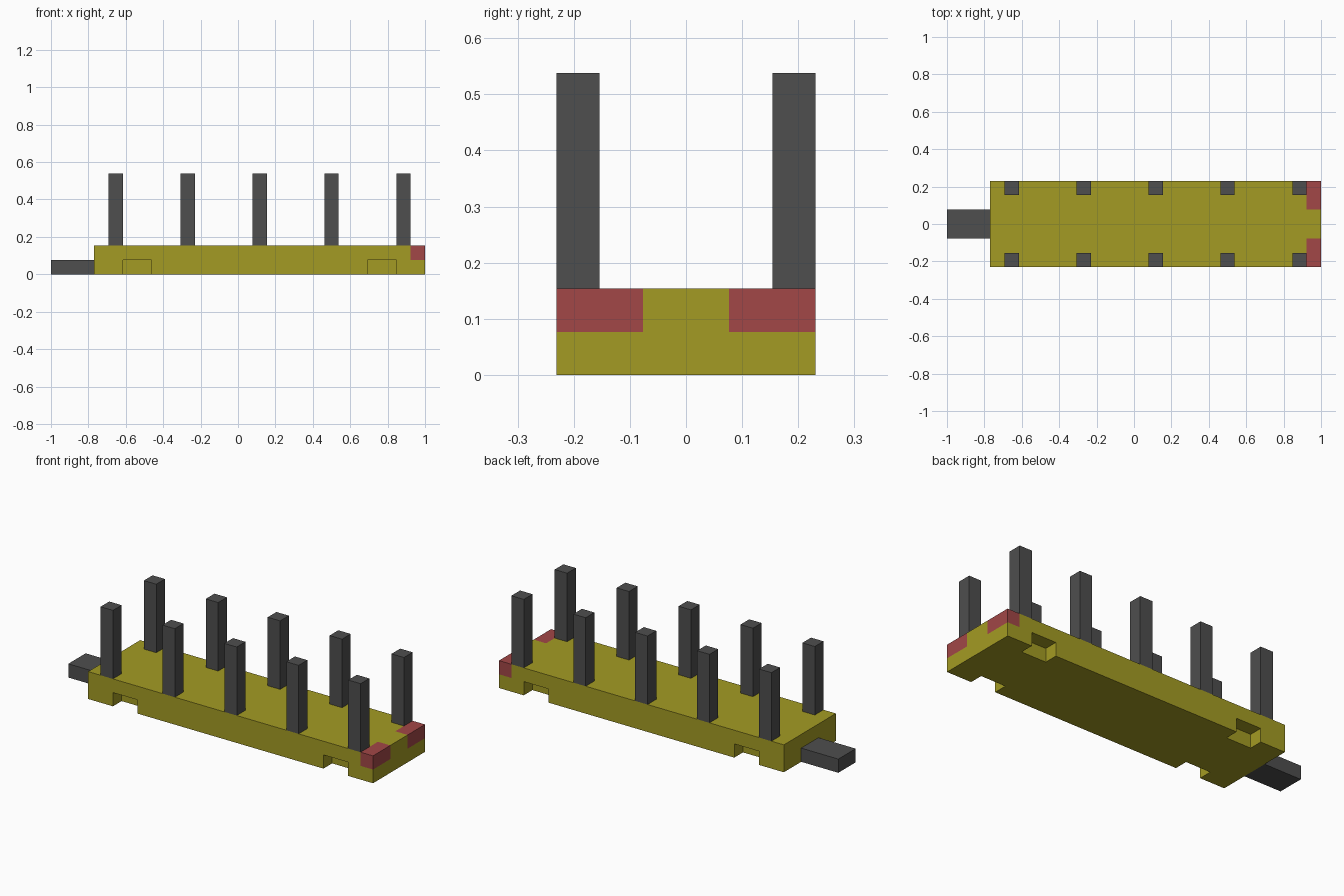
import bpy
import bmesh
from mathutils import Vector

U = 1 / 13            # grid module the model is laid out on
HALF_W = 3 * U        # half width of the bed
LEFT_END = -10 * U    # end of the bed next to the coupler

cube = bpy.data.objects.get("Cube")
if cube:
    bpy.data.objects.remove(cube, do_unlink=True)


def make_material(name, rgb):
    mat = bpy.data.materials.new(name)
    mat.use_nodes = True
    color = (*rgb, 1)
    mat.diffuse_color = color
    bsdf = mat.node_tree.nodes["Principled BSDF"]
    bsdf.inputs["Base Color"].default_value = color
    bsdf.inputs["Roughness"].default_value = 0.9
    return mat


def make_box(name, low, high, *mats):
    low, high = Vector(low), Vector(high)
    bm = bmesh.new()
    bmesh.ops.create_cube(bm, size=1)
    for v in bm.verts:
        v.co = (low + high) / 2 + v.co * (high - low)
    mesh = bpy.data.meshes.new(name)
    bm.to_mesh(mesh)
    bm.free()
    for mat in mats:
        mesh.materials.append(mat)
    obj = bpy.data.objects.new(name, mesh)
    bpy.context.collection.objects.link(obj)
    return obj


olive = make_material("olive", (0.37, 0.33, 0.017))
red = make_material("tail_light_red", (0.36, 0.063, 0.063))
dark = make_material("dark_grey", (0.077, 0.077, 0.077))

# Bed
bed = make_box("bed", (LEFT_END, -HALF_W, 0), (1, HALF_W, 2 * U), olive, red)

# Wheel notches cut into the lower long edges
for start in (-8 * U, 9 * U):
    for side in (-1, 1):
        ys = sorted((side * 2 * U, side * 4 * U))
        cutter = make_box("notch_cutter", (start, ys[0], -U), (start + 2 * U, ys[1], U), olive)
        cutter.hide_render = True
        mod = bed.modifiers.new("notch", 'BOOLEAN')
        mod.operation = 'DIFFERENCE'
        mod.solver = 'EXACT'
        mod.object = cutter
        bpy.context.view_layer.objects.active = bed
        bpy.ops.object.modifier_apply(modifier=mod.name)
        bpy.data.objects.remove(cutter, do_unlink=True)

# Tail lights: split the end of the bed and colour its upper corners
bm = bmesh.new()
bm.from_mesh(bed.data)


def split(axis, pos):
    normal = Vector((0, 0, 0))
    normal[axis] = 1
    faces = [f for f in bm.faces if f.calc_center_median().x > 12 * U or axis == 0]
    geom = set(faces)
    for f in faces:
        geom.update(f.edges)
        geom.update(f.verts)
    bmesh.ops.bisect_plane(bm, geom=list(geom), plane_co=normal * pos, plane_no=normal, dist=1e-5)


for axis, pos in ((0, 12 * U), (1, -U), (1, U), (2, U)):
    split(axis, pos)
for f in bm.faces:
    c = f.calc_center_median()
    f.material_index = int(c.x > 12 * U and abs(c.y) > U and c.z > U)
bm.to_mesh(bed.data)
bm.free()

# Coupler
make_box("coupler", (-1, -U, 0), (LEFT_END, U, U), dark)

# Stakes along both long edges
for x in (-9, -4, 1, 6, 11):
    for label, y in (("front", -3), ("back", 2)):
        make_box(label + "_stake", (x * U, y * U, 2 * U), ((x + 1) * U, (y + 1) * U, 7 * U), dark)
